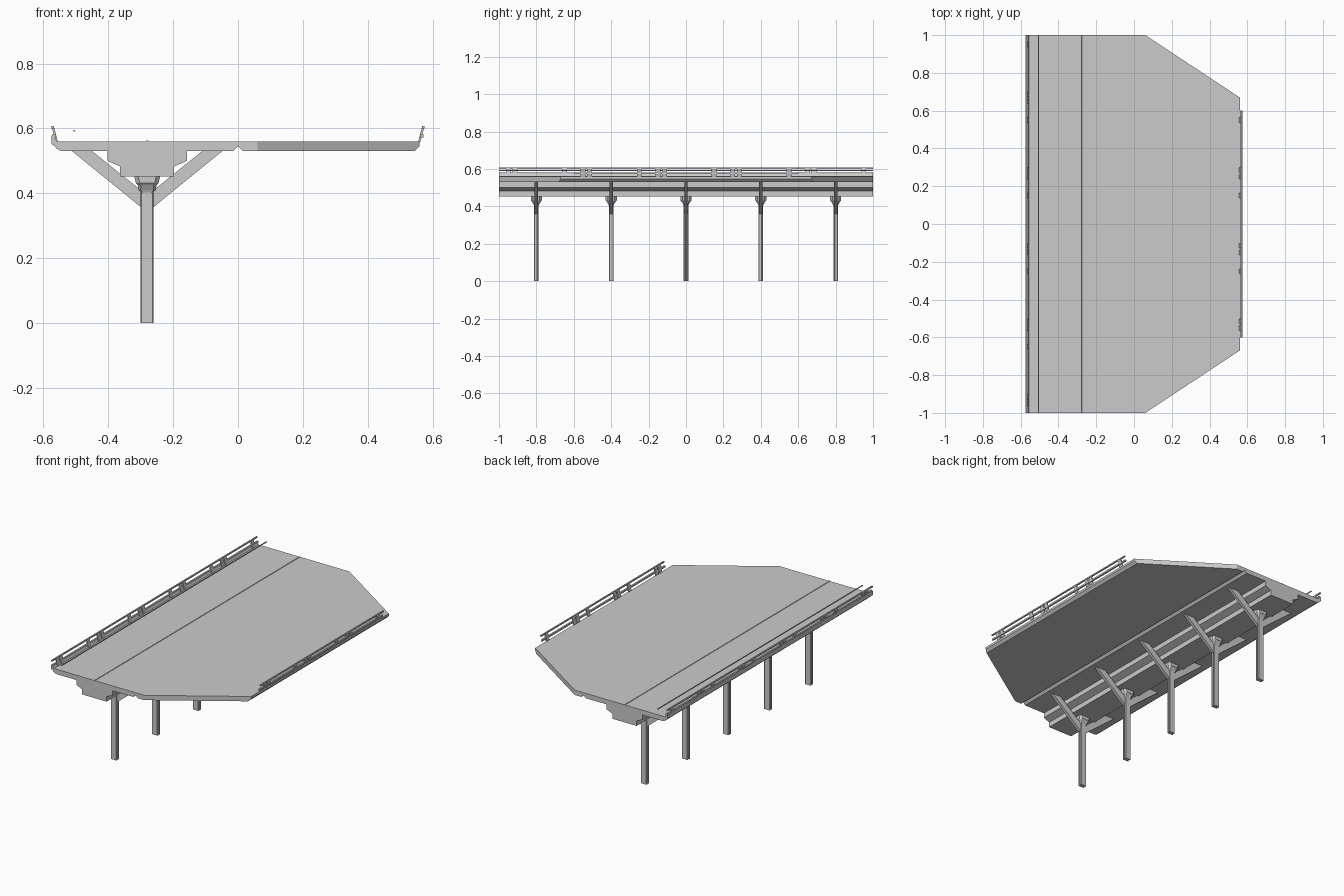
import bpy, bmesh

if "Cube" in bpy.data.objects:
    bpy.data.objects.remove(bpy.data.objects["Cube"])

PX = -0.28                                    # pier centre line
PIERS = [-0.8, -0.4, 0.0, 0.4, 0.8]


def finish(name, bm):
    bmesh.ops.recalc_face_normals(bm, faces=bm.faces)
    me = bpy.data.meshes.new(name)
    bm.to_mesh(me)
    bm.free()
    ob = bpy.data.objects.new(name, me)
    bpy.context.collection.objects.link(ob)
    return ob


def loft(name, rings):
    """Skin closed rings of equal point count and cap both ends."""
    bm = bmesh.new()
    vs = [[bm.verts.new(p) for p in r] for r in rings]
    n = len(rings[0])
    for a, b in zip(vs, vs[1:]):
        for i in range(n):
            j = (i + 1) % n
            bm.faces.new((a[i], a[j], b[j], b[i]))
    bm.faces.new(vs[0][::-1])
    bm.faces.new(vs[-1])
    return finish(name, bm)


def extrude_y(name, prof, y0, y1):
    return loft(name, [[(x, y, z) for x, z in prof] for y in (y0, y1)])


def extrude_z(name, plan, z0, z1):
    return loft(name, [[(x, y, z) for x, y in plan] for z in (z0, z1)])


def mirrored(half):
    """Close a half outline by reflecting it about the pier line."""
    return half + [(2 * PX - x, z) for x, z in reversed(half)]


# Stepped girder deck
under = [(-0.403, 0.53), (-0.403, 0.50), (-0.363, 0.483), (-0.363, 0.452)]
deck = [(0, 0.56), (-0.557, 0.56), (-0.562, 0.54), (-0.545, 0.53)]
deck += mirrored(under) + [(-0.015, 0.53), (0, 0.546)]
extrude_y("girder_deck", deck, -1, 1)

# Side platform with clipped corners
def platform_ring(x0, x1, z):
    ye = 1 - (x1 - 0.06) * 0.66
    return [(x0, -1, z), (0.06, -1, z), (x1, -ye, z),
            (x1, ye, z), (0.06, 1, z), (x0, 1, z)]

loft("side_platform", [platform_ring(0.015, 0.545, 0.53),
                       platform_ring(0, 0.56, 0.546),
                       platform_ring(0, 0.56, 0.56)])

# Outer curb and thin guide line above the deck
extrude_y("curb", [(-0.575, 0.552), (-0.575, 0.579), (-0.565, 0.573),
                   (-0.557, 0.558), (-0.557, 0.54)], -1, 1)
extrude_y("guide_line", [(-0.507, 0.59), (-0.502, 0.59),
                         (-0.502, 0.595), (-0.507, 0.595)], -1, 1)
extrude_y("centre_strip", [(-0.285, 0.559), (-0.275, 0.559),
                           (-0.277, 0.563), (-0.283, 0.563)], -1, 1)

# Piers: H-section column, flared capital, pair of raking braces
for y in PIERS:
    h = [(-0.017, -0.0125), (0.017, -0.0125), (0.02, -0.009), (0.02, -0.005),
         (0.012, -0.004), (0.012, 0.004), (0.02, 0.005), (0.02, 0.009),
         (0.017, 0.0125), (-0.017, 0.0125), (-0.02, 0.009), (-0.02, 0.005),
         (-0.012, 0.004), (-0.012, -0.004), (-0.02, -0.005), (-0.02, -0.009)]
    extrude_z("pier_column", [(PX + a, y + b) for a, b in h], 0, 0.402)

    rings = []
    for z, a, b in [(0.40, 0.015, 0.011), (0.41, 0.026, 0.015),
                    (0.425, 0.029, 0.024), (0.432, 0.035, 0.03),
                    (0.453, 0.04, 0.03)]:
        c = 0.4 * b
        oct_ = [(a - c, -b), (a, -b + c), (a, b - c), (a - c, b),
                (c - a, b), (-a, b - c), (-a, c - b), (c - a, -b)]
        rings.append([(PX + u, y + v, z) for u, v in oct_])
    loft("pier_capital", rings)

    for s in (-1, 1):
        brace = [(0.010, 0.402), (0.172, 0.532), (0.234, 0.532),
                 (0.020, 0.358), (0.010, 0.358)]
        extrude_y("raking_brace", [(PX + s * a, z) for a, z in brace],
                  y - 0.009, y + 0.009)

# Railings: two rails per side on leaning posts
def railing(s, length, posts, tag):
    for name, x, z, w in [("top_rail", 0.571, 0.604, 0.004),
                          ("lower_rail", 0.566, 0.577, 0.005)]:
        extrude_y(f"{tag}_{name}", [(s * (x - w), z - w), (s * (x + w), z - w),
                                    (s * (x + w), z + w), (s * (x - w), z + w)],
                  -length, length)
    for y in posts:
        extrude_y(f"{tag}_rail_post", [(s * 0.555, 0.558), (s * 0.562, 0.558),
                                       (s * 0.575, 0.608), (s * 0.568, 0.608)],
                  y - 0.013, y + 0.013)


posts = []
for k in range(5):
    posts += [-0.95 + 0.4 * k, -0.915 + 0.4 * k, -0.65 + 0.4 * k]
railing(-1, 1, posts, "left")
railing(1, 0.6, [p for p in posts if abs(p) < 0.58], "right")
